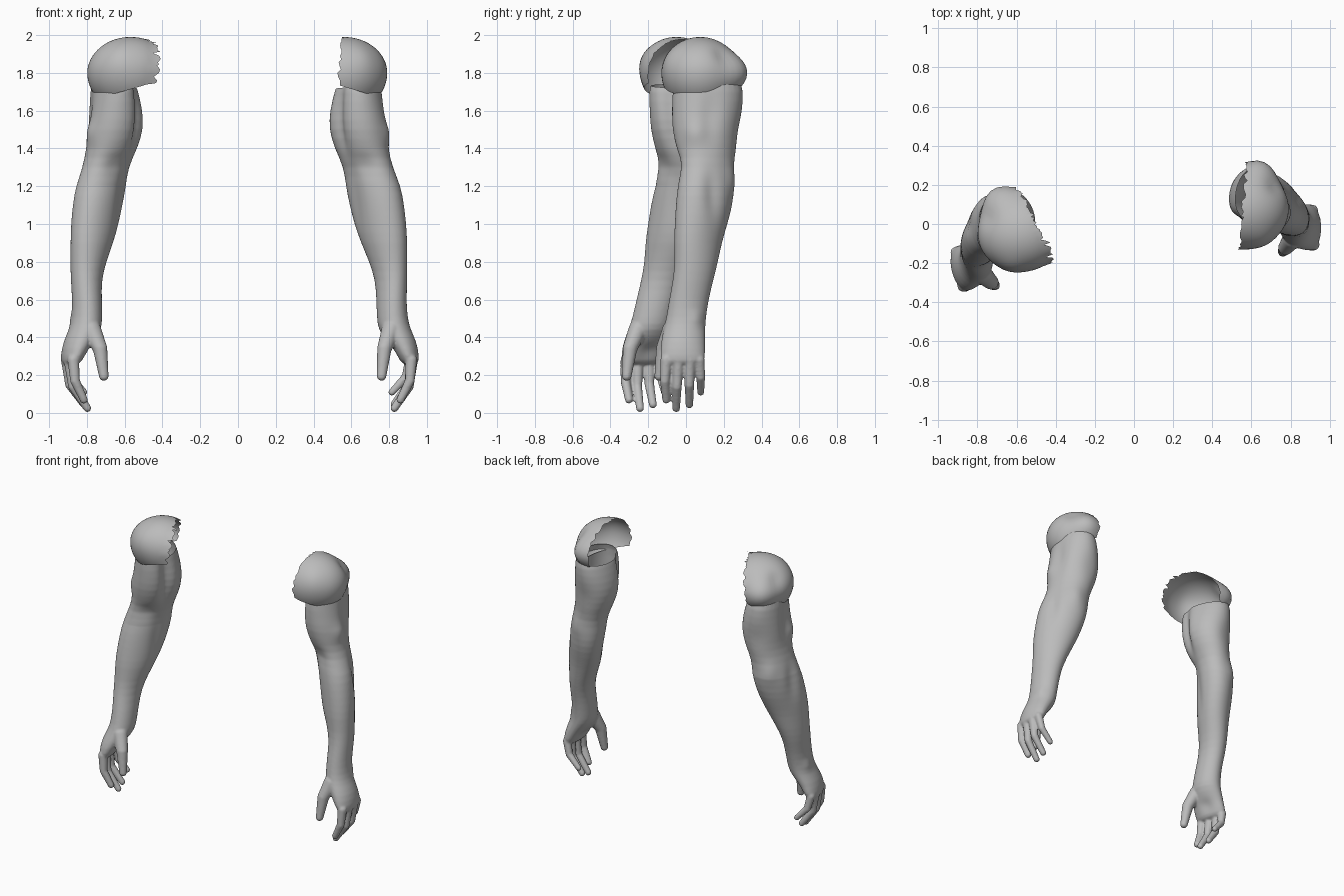
import bpy, bmesh, math, random
from mathutils import Vector, Matrix

random.seed(4)
cube = bpy.data.objects.get("Cube")
if cube:
    bpy.data.objects.remove(cube)

grey = bpy.data.materials.new("plain_grey")
grey.use_nodes = True
grey.diffuse_color = (0.5, 0.5, 0.5, 1)
grey.node_tree.nodes["Principled BSDF"].inputs["Base Color"].default_value = (0.5, 0.5, 0.5, 1)

# Limb outline, left arm: height, x min, x max, y min, y max
LIMB = [
    (1.80, .54, .75, -.05, .29), (1.70, .51, .765, -.075, .305),
    (1.60, .485, .78, -.075, .30), (1.50, .48, .795, -.075, .285),
    (1.40, .51, .795, -.05, .27), (1.30, .56, .82, -.025, .248),
    (1.20, .57, .865, -.045, .253), (1.10, .59, .88, -.055, .248),
    (1.00, .615, .892, -.06, .22), (.90, .65, .897, -.065, .19),
    (.80, .695, .897, -.06, .17), (.70, .727, .897, -.07, .145),
    (.60, .732, .892, -.09, .12), (.50, .735, .897, -.105, .105),
    (.44, .742, .915, -.12, .102), (.38, .785, .945, -.132, .102),
    (.30, .84, .96, -.138, .102), (.25, .87, .955, -.13, .095),
]
# Thumb and fingers: knuckle, middle joint, tip as (x, y, z, radius)
DIGITS = [
    [(.81, -.075, .44, .055), (.775, -.12, .34, .042), (.76, -.142, .195, .028)],
    [(.917, -.104, .28, .034), (.91, -.112, .17, .028), (.86, -.105, .07, .023)],
    [(.922, -.04, .28, .034), (.905, -.048, .14, .028), (.828, -.052, .025, .023)],
    [(.922, .020, .28, .034), (.905, .018, .15, .028), (.828, .018, .045, .023)],
    [(.912, .070, .28, .031), (.89, .078, .19, .026), (.815, .078, .11, .021)],
]
# Muscle swells and grooves: centre, width, height, amount
MUSCLES = [
    ((.53, .01, 1.55), .05, .2, -.035), ((.80, .13, 1.58), .06, .13, -.018),
    ((.79, .05, 1.48), .06, .06, .012), ((.67, -.04, 1.31), .07, .06, -.012),
    ((.72, .25, 1.24), .06, .08, .012), ((.84, .14, 1.16), .05, .13, -.016),
    ((.60, .02, 1.05), .05, .22, -.014), ((.62, .24, 1.50), .06, .10, -.012),
    ((.90, .06, .50), .04, .04, .008), ((.83, .00, .33), .05, .05, -.012),
]
DELTOID = [((.64, .27, 1.80), .10, .09, .055), ((.72, .20, 1.89), .05, .07, -.015),
           ((.66, -.08, 1.86), .06, .10, .008)]


def swell(bm, bumps):
    """Push the surface along its normals around each bump."""
    bm.normal_update()
    moves = []
    for v in bm.verts:
        total = 0
        for c, w, h, amount in bumps:
            d = v.co - Vector(c)
            total += amount * math.exp(-(d.x ** 2 + d.y ** 2) / w ** 2 - (d.z / h) ** 2)
        moves.append(v.normal * total)
    for v, m in zip(bm.verts, moves):
        v.co += m


def to_right(co):
    """Mirror to the right side, turned and swung forward at the elbow."""
    elbow = Vector((-.72, .10, 0))
    p = Matrix.Rotation(math.radians(14), 3, 'Z') @ (Vector((-co.x, co.y, co.z)) - elbow)
    bend = .07 * min(abs(co.z - 1.2), .85)
    return p + Vector((-.73, -.01 - bend, 0))


def add_object(name, bm, right):
    if right:
        for v in bm.verts:
            v.co = to_right(v.co)
        bmesh.ops.reverse_faces(bm, faces=bm.faces[:])
    mesh = bpy.data.meshes.new(name)
    bm.to_mesh(mesh)
    bm.free()
    mesh.materials.clear()
    mesh.materials.append(grey)
    for p in mesh.polygons:
        p.use_smooth = True
        p.material_index = 0
    ob = bpy.data.objects.new(name, mesh)
    bpy.context.collection.objects.link(ob)
    return ob


def loft_limb(bm, sides=28):
    rings = []
    for z, x0, x1, y0, y1 in LIMB:
        skew = -.34 * math.exp(-((z - 1.05) / .45) ** 2)
        ring = []
        for i in range(sides):
            t = math.tau * i / sides
            ring.append(bm.verts.new(((x0 + x1) / 2 + (x1 - x0) / 2 * math.cos(t),
                                      (y0 + y1) / 2 + (y1 - y0) / 2 * math.sin(t + skew), z)))
        rings.append(ring)
    for a, b in zip(rings, rings[1:]):
        for i in range(sides):
            j = (i + 1) % sides
            bm.faces.new((a[i], b[i], b[j], a[j]))
    bm.faces.new(rings[0])
    bm.faces.new(rings[-1][::-1])


def add_digit(bm, joints, steps=9):
    for a, b in zip(joints, joints[1:]):
        for i in range(steps + 1):
            x, y, z, r = Vector(a).lerp(Vector(b), i / steps)
            bmesh.ops.create_icosphere(bm, subdivisions=2, radius=r,
                                       matrix=Matrix.Translation((x, y, z)))


def build_arm_mesh():
    """Limb and hand fused into one smooth skin."""
    bm = bmesh.new()
    loft_limb(bm)
    for joints in DIGITS:
        add_digit(bm, joints)
    bmesh.ops.recalc_face_normals(bm, faces=bm.faces[:])
    draft = add_object("arm_draft", bm, False)
    draft.modifiers.new("round", 'SUBSURF').levels = 1
    fuse = draft.modifiers.new("fuse", 'REMESH')
    fuse.mode = 'VOXEL'
    fuse.voxel_size = .007
    soft = draft.modifiers.new("soften", 'SMOOTH')
    soft.factor = .5
    soft.iterations = 5
    bpy.context.view_layer.update()
    deps = bpy.context.evaluated_depsgraph_get()
    mesh = bpy.data.meshes.new_from_object(draft.evaluated_get(deps))
    bpy.data.objects.remove(draft)
    return mesh


def cut(bm, point, normal):
    """Trim away everything on the normal's side."""
    bmesh.ops.bisect_plane(bm, geom=bm.verts[:] + bm.edges[:] + bm.faces[:],
                           plane_co=point, plane_no=normal, clear_outer=True)


def build_shoulder(name, right):
    """Open deltoid shell with a torn inner edge."""
    bm = bmesh.new()
    bmesh.ops.create_uvsphere(bm, u_segments=48, v_segments=32, radius=1)
    for v in bm.verts:
        height = .19 if v.co.z > 0 else .21
        v.co = Vector((.56 + .23 * v.co.x, .075 + .205 * v.co.y, 1.80 + height * v.co.z))
    swell(bm, DELTOID)
    if right:
        cut(bm, Vector((.515, .10, 1.8)), Vector((-1, .15, -.2)))
    else:
        cut(bm, Vector((.56, .10, 1.8)), Vector((-1, .09, 0)))
    cut(bm, Vector((.65, .1, 1.70)), Vector((-.3, 0, -1)))
    # Ragged tear, strongest at the front of the right shoulder
    for v in bm.verts:
        if v.is_boundary and v.co.z > 1.74 and v.co.x < .62:
            reach = .035 if right and v.co.y < 0 else .014
            v.co.x += random.uniform(-reach, .008)
    add_object(name, bm, right)


# Arms and shoulders on both sides
arm_mesh = build_arm_mesh()
for side in ("left", "right"):
    bm = bmesh.new()
    bm.from_mesh(arm_mesh)
    swell(bm, MUSCLES)
    cut(bm, Vector((.64, .1, 1.73)), Vector((-.1, 0, 1)))
    add_object(side + "_arm", bm, side == "right")
    build_shoulder(side + "_shoulder", side == "right")
bpy.data.meshes.remove(arm_mesh)
